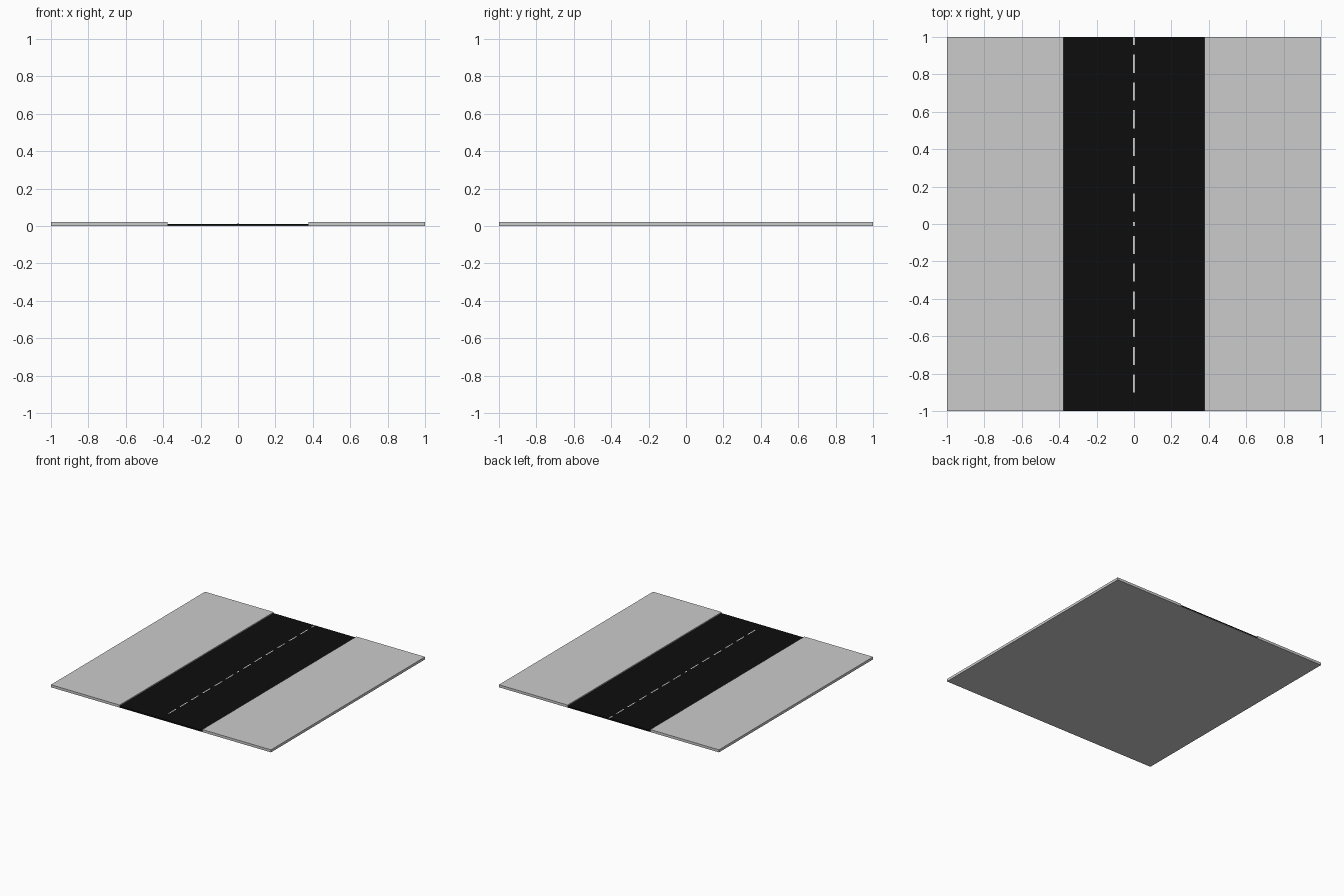
import bpy

if "Cube" in bpy.data.objects:
    bpy.data.objects.remove(bpy.data.objects["Cube"])


def material(name, rgb):
    m = bpy.data.materials.new(name)
    m.diffuse_color = (*rgb, 1)
    m.use_nodes = True
    m.node_tree.nodes["Principled BSDF"].inputs["Base Color"].default_value = m.diffuse_color
    return m


def box(name, lo, hi, mat=None):
    bpy.ops.mesh.primitive_cube_add(size=1, location=[(a + b) / 2 for a, b in zip(lo, hi)])
    o = bpy.context.object
    o.name = name
    o.scale = [b - a for a, b in zip(lo, hi)]
    bpy.ops.object.transform_apply(location=False, rotation=False, scale=True)
    if mat:
        o.data.materials.append(mat)
    return o


ROAD, BASE, ROAD_TOP, WALK_TOP = 0.376, 0.002, 0.012, 0.021
asphalt = material("asphalt", (0.004, 0.004, 0.004))
paint = material("paint", (0.8, 0.8, 0.8))

# Grey tile: raised pavements either side of a shallow channel, extruded along y
section = [(-1, 0), (1, 0), (1, WALK_TOP), (ROAD, WALK_TOP), (ROAD, BASE),
           (-ROAD, BASE), (-ROAD, WALK_TOP), (-1, WALK_TOP)]
n = len(section)
verts = [(x, y, z) for y in (-1, 1) for x, z in section]
faces = [tuple(range(n)), tuple(reversed(range(n, 2 * n)))]
faces += [(i, i + n, (i + 1) % n + n, (i + 1) % n) for i in range(n)]
mesh = bpy.data.meshes.new("pavement")
mesh.from_pydata(verts, [], faces)
bpy.context.collection.objects.link(bpy.data.objects.new("pavement", mesh))

# Asphalt strip in the channel
box("road", (-ROAD, -1, BASE), (ROAD, 1, ROAD_TOP), asphalt)

# Centre line: two runs of six dashes, each led by a short dash
dashes = [(0.957, 1.0), (-0.012, 0.012)]
for start in (0.905, -0.063):
    for i in range(6):
        top = start - i * 0.1484
        dashes.append((top - 0.097, top))
for y0, y1 in dashes:
    box("lane_dash", (-0.005, y0, ROAD_TOP - 0.001), (0.005, y1, ROAD_TOP + 0.001), paint)
